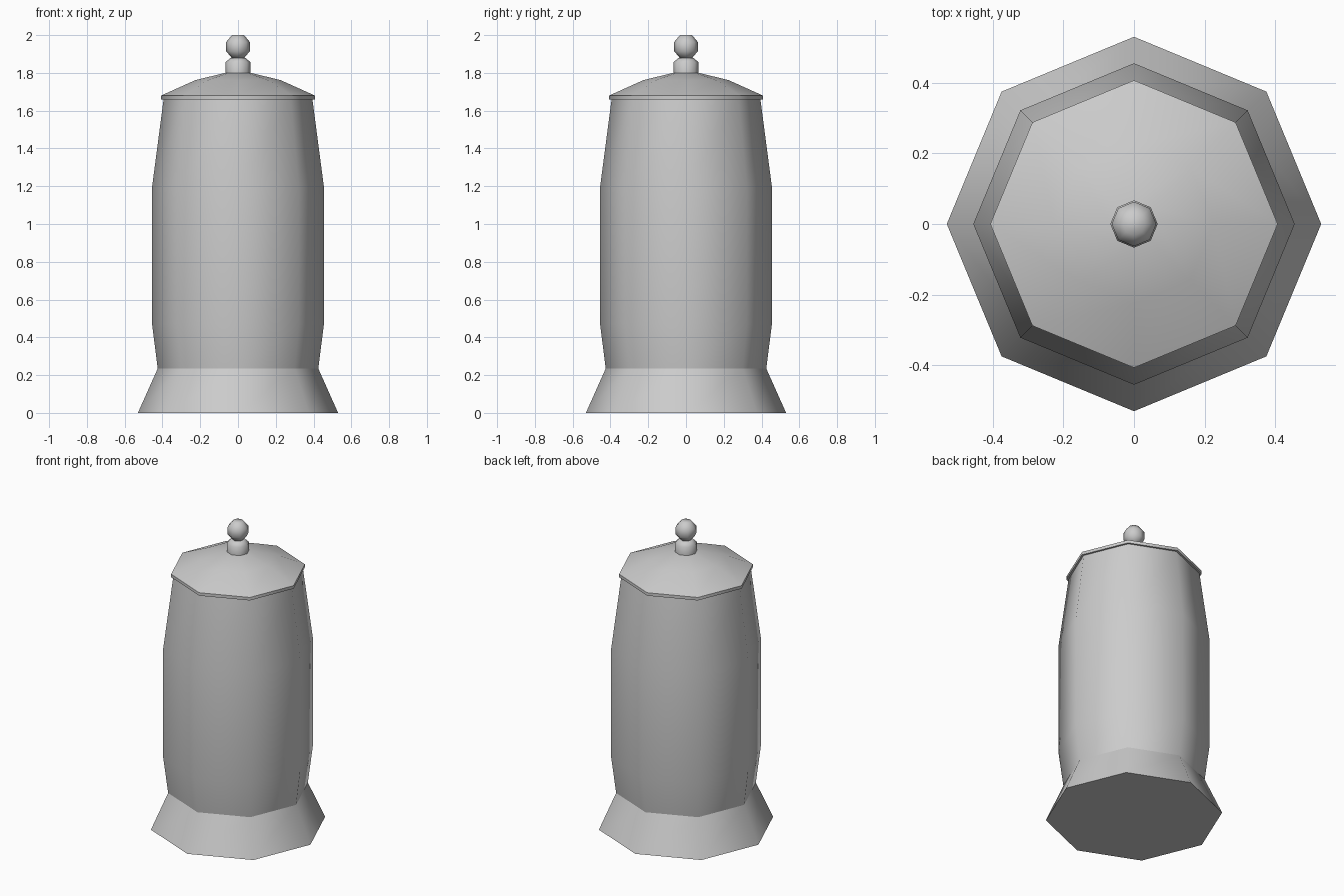
import bpy, bmesh, math

if "Cube" in bpy.data.objects:
    bpy.data.objects.remove(bpy.data.objects["Cube"])

SIDES = 8


def turned(name, profile, cap_bottom=False, cap_top=False, angle=50):
    """Turn a (radius, height) profile into an eight-sided part with corners on the axes."""
    bm = bmesh.new()
    rings = [[bm.verts.new((r * math.cos(a), r * math.sin(a), z))
              for a in (2 * math.pi * i / SIDES for i in range(SIDES))]
             for r, z in profile]
    for low, high in zip(rings, rings[1:]):
        for i in range(SIDES):
            j = (i + 1) % SIDES
            bm.faces.new((low[i], low[j], high[j], high[i]))
    if cap_bottom:
        bm.faces.new(rings[0][::-1])
    if cap_top:
        bm.faces.new(rings[-1])
    mesh = bpy.data.meshes.new(name)
    bm.to_mesh(mesh)
    bm.free()
    obj = bpy.data.objects.new(name, mesh)
    bpy.context.collection.objects.link(obj)
    bpy.ops.object.select_all(action='DESELECT')
    obj.select_set(True)
    bpy.context.view_layer.objects.active = obj
    bpy.ops.object.shade_smooth_by_angle(angle=math.radians(angle))
    return obj


# Flared foot
turned("foot", [(0.53, 0), (0.425, 0.235)], cap_bottom=True)

# Gently bulging body
turned("body", [(0.425, 0.235), (0.455, 0.47), (0.455, 1.195), (0.394, 1.66)])

# Shallow domed lid with a thin rim
turned("lid", [(0.407, 1.66), (0.407, 1.68), (0.225, 1.762), (0.068, 1.80)],
       cap_bottom=True, cap_top=True)

# Knob collar
turned("knob_collar", [(0.067, 1.80), (0.067, 1.855), (0.04, 1.88)], cap_top=True)

# Knob ball
turned("knob_ball", [(0.032, 1.878), (0.063, 1.915), (0.063, 1.963), (0.032, 2.0)],
       cap_bottom=True, cap_top=True, angle=60)
